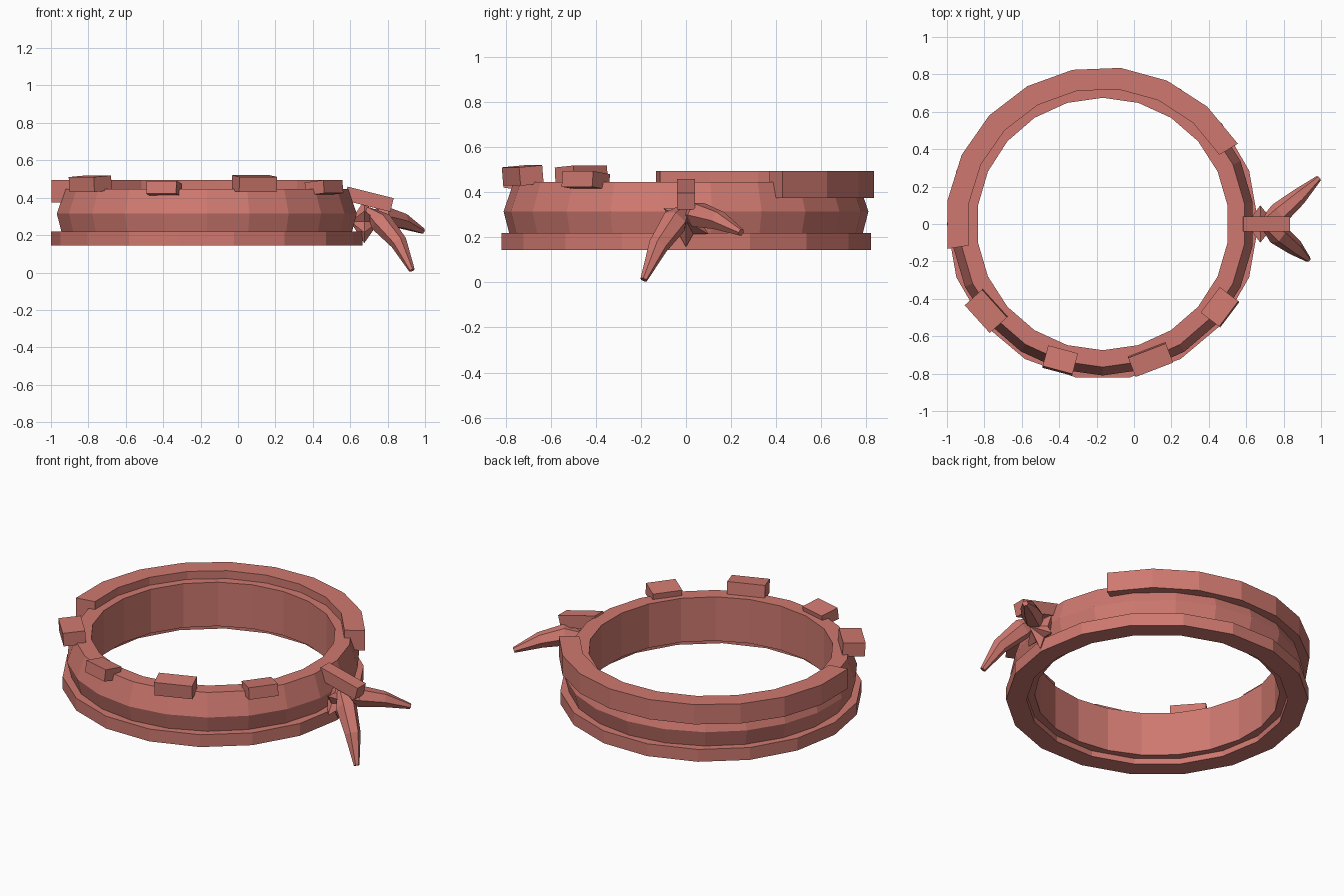
import bpy, bmesh
from math import sin, cos, radians, pi
from mathutils import Vector, Matrix

if "Cube" in bpy.data.objects:
    bpy.data.objects.remove(bpy.data.objects["Cube"])

CX = -0.167
mat = bpy.data.materials.new("coral")
mat.diffuse_color = (0.62, 0.19, 0.16, 1)
mat.use_nodes = True
mat.node_tree.nodes["Principled BSDF"].inputs["Base Color"].default_value = mat.diffuse_color


def finish(name, bm):
    bmesh.ops.recalc_face_normals(bm, faces=bm.faces)
    me = bpy.data.meshes.new(name)
    bm.to_mesh(me)
    bm.free()
    me.materials.append(mat)
    ob = bpy.data.objects.new(name, me)
    bpy.context.collection.objects.link(ob)
    return ob


def sweep_ring(name, profile, sides, start, step):
    """Sweep a closed (radius, z) profile round the ring axis; 360 degrees closes it."""
    closed = abs(sides * step - 360) < 0.01
    bm = bmesh.new()
    rings = []
    for i in range(sides if closed else sides + 1):
        a = radians(start + i * step)
        rings.append([bm.verts.new((CX + r * cos(a), r * sin(a), z)) for r, z in profile])
    n = len(profile)
    for i in range(sides):
        p, q = rings[i], rings[(i + 1) % len(rings)]
        for j in range(n):
            k = (j + 1) % n
            bm.faces.new((p[j], p[k], q[k], q[j]))
    if not closed:
        bm.faces.new(rings[0])
        bm.faces.new(rings[-1])
    return finish(name, bm)


def box(name, centre, size, rot):
    bm = bmesh.new()
    bmesh.ops.create_cube(bm, size=1)
    m = Matrix.Translation(centre) @ rot @ Matrix.Diagonal((*size, 1))
    bmesh.ops.transform(bm, matrix=m, verts=bm.verts)
    return finish(name, bm)


def spike(name, stations, sides=6):
    """Tapered, bent spike through (point, radius) stations."""
    bm = bmesh.new()
    pts = [Vector(p) for p, r in stations]
    rings = []
    for i, (p, r) in enumerate(stations):
        d = (pts[min(i + 1, len(pts) - 1)] - pts[max(i - 1, 0)]).normalized()
        u = d.cross(Vector((0, 0, 1))).normalized()
        v = d.cross(u)
        rings.append([bm.verts.new(pts[i] + r * (u * cos(2 * pi * k / sides) + v * sin(2 * pi * k / sides)))
                      for k in range(sides)])
    for p, q in zip(rings, rings[1:]):
        for k in range(sides):
            j = (k + 1) % sides
            bm.faces.new((p[k], p[j], q[j], q[k]))
    bm.faces.new(rings[0])
    bm.faces.new(rings[-1])
    return finish(name, bm)


# Bulging main band, lower rim and the partial upper rim
sweep_ring("main_band", [(0.675, 0.18), (0.775, 0.18), (0.81, 0.315), (0.765, 0.447), (0.675, 0.447)],
           22, 90, 360 / 22)
sweep_ring("lower_rim", [(0.72, 0.145), (0.833, 0.145), (0.833, 0.22), (0.72, 0.22)], 18, 0, 20)
sweep_ring("upper_rim", [(0.725, 0.375), (0.84, 0.375), (0.84, 0.495), (0.725, 0.495)], 9, 30.7, 17.6)

# Loose blocks along the front of the band
for i, (c, s, ang, tilt) in enumerate([
        ((-0.79, -0.465, 0.475), (0.20, 0.125, 0.08), -48, 4),
        ((-0.395, -0.73, 0.448), (0.165, 0.115, 0.07), -15, -8),
        ((0.088, -0.725, 0.475), (0.215, 0.11, 0.082), 21, 5),
        ((0.46, -0.445, 0.453), (0.17, 0.125, 0.07), 53, -6)]):
    rot = Matrix.Rotation(radians(ang), 4, 'Z') @ Matrix.Rotation(radians(tilt), 4, 'X')
    box(f"band_block_{i + 1}", c, s, rot)

# Sloping tab over the ornament
box("ornament_tab", (0.70, 0, 0.392), (0.255, 0.08, 0.075), Matrix.Rotation(radians(14), 4, 'Y'))

# Six-pointed star behind the spikes
bm = bmesh.new()
rim = []
for k in range(12):
    a = radians(30 * k + 30)
    r = 0.115 if k % 2 == 0 else 0.065
    rim.append(bm.verts.new((0.675, r * cos(a), 0.272 + r * sin(a))))
apexes = [bm.verts.new((x, 0, 0.272)) for x in (0.60, 0.755)]
for k in range(12):
    for apex in apexes:
        bm.faces.new((rim[k], rim[(k + 1) % 12], apex))
finish("ornament_star", bm)

# Two long drooping spikes
spike("front_spike", [((0.69, 0.0, 0.335), 0.02), ((0.765, -0.05, 0.27), 0.06),
                      ((0.86, -0.125, 0.16), 0.045), ((0.93, -0.188, 0.012), 0.016)])
spike("back_spike", [((0.68, 0.0, 0.30), 0.02), ((0.775, 0.055, 0.30), 0.06),
                     ((0.88, 0.145, 0.275), 0.045), ((0.988, 0.245, 0.222), 0.016)])
